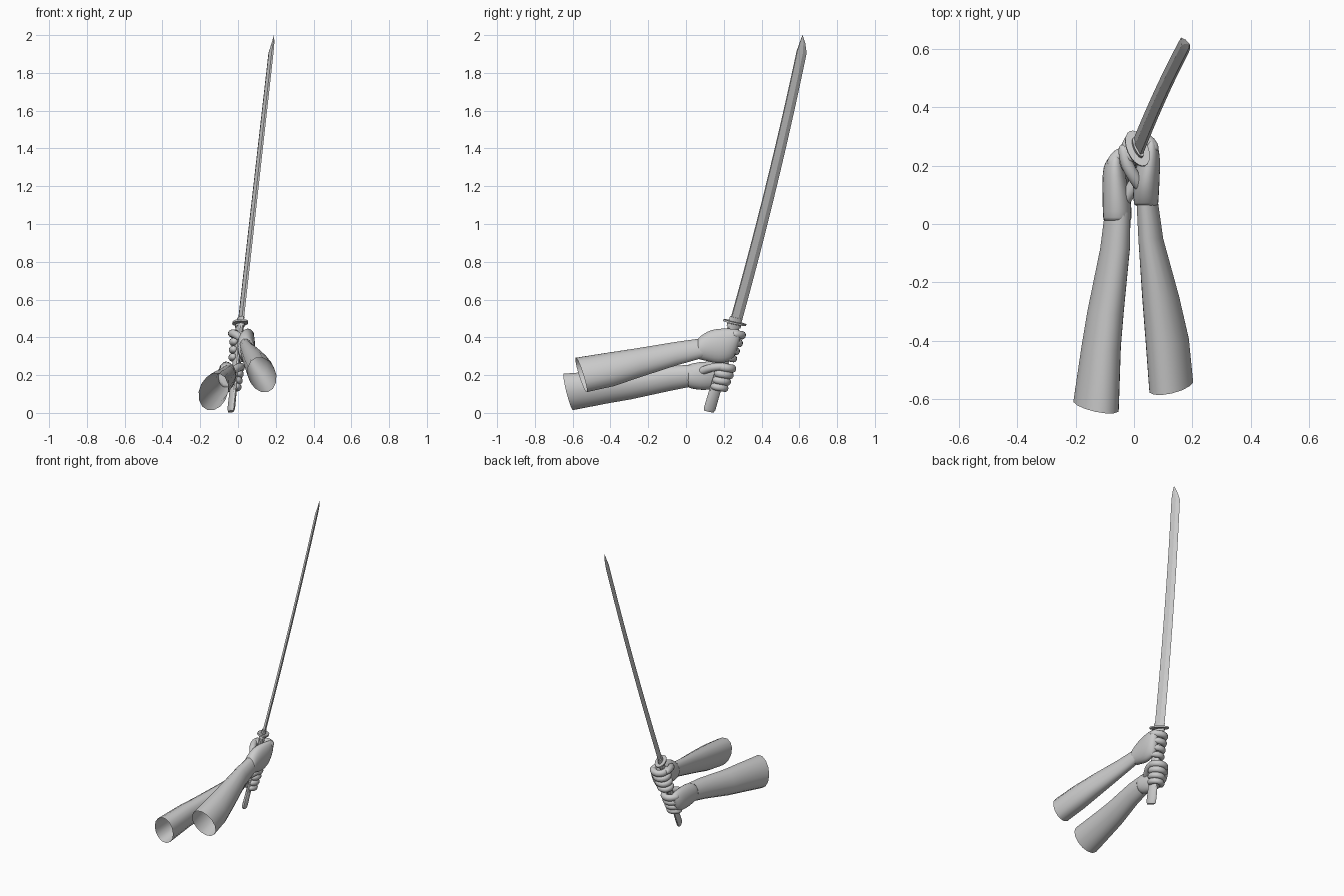
import bpy, bmesh, math
from mathutils import Vector as V

if "Cube" in bpy.data.objects:
    bpy.data.objects.remove(bpy.data.objects["Cube"])

grey = bpy.data.materials.new("plain grey")
grey.diffuse_color = (0.6, 0.6, 0.6, 1)
grey.use_nodes = True
grey.node_tree.nodes["Principled BSDF"].inputs["Base Color"].default_value = grey.diffuse_color


def loft(name, rings, caps=(True, True), subdiv=0, angle=35):
    """Skin a list of equal-length rings into one object."""
    bm = bmesh.new()
    loops = [[bm.verts.new(p) for p in r] for r in rings]
    n = len(loops[0])
    for a, b in zip(loops, loops[1:]):
        for i in range(n):
            j = (i + 1) % n
            bm.faces.new((a[i], a[j], b[j], b[i]))
    if caps[0]:
        bm.faces.new(loops[0][::-1])
    if caps[1]:
        bm.faces.new(loops[-1])
    if all(caps):
        bmesh.ops.recalc_face_normals(bm, faces=bm.faces)
    for f in bm.faces:
        f.smooth = True
    me = bpy.data.meshes.new(name)
    bm.to_mesh(me)
    bm.free()
    me.set_sharp_from_angle(angle=math.radians(angle))
    me.materials.append(grey)
    ob = bpy.data.objects.new(name, me)
    bpy.context.collection.objects.link(ob)
    if subdiv:
        for e in me.edges:
            e.use_edge_sharp = False
        mod = ob.modifiers.new("round", 'SUBSURF')
        mod.levels = mod.render_levels = subdiv
    return ob


def ellipse(c, a, b, n):
    return [c + a * math.cos(2 * math.pi * i / n) + b * math.sin(2 * math.pi * i / n)
            for i in range(n)]


def tube(name, pts, r, n=8):
    """Round-ended finger along a path."""
    pts = [V(p) for p in pts]
    rings = []
    for i, p in enumerate(pts):
        t = (pts[min(i + 1, len(pts) - 1)] - pts[max(i - 1, 0)]).normalized()
        a = t.cross(V((0, 0, 1))).normalized() * r
        b = a.cross(t)
        if i == 0:
            rings.append(ellipse(p - t * r * 0.8, a * 0.6, b * 0.6, n))
        rings.append(ellipse(p, a, b, n))
        if i == len(pts) - 1:
            rings.append(ellipse(p + t * r * 0.8, a * 0.6, b * 0.6, n))
    return loft(name, rings, subdiv=1)


# Sword frame: axis along the blade, wide runs spine to edge, thin across it
axis = V((0.115, 0.25, 0.96)).normalized()
wide = V((-0.4, 0.9, -0.187)).normalized()
thin = axis.cross(wide).normalized()


def grip(z):
    u = z / 0.48
    return V((-0.038 + 0.05 * u, 0.119 + 0.14 * u, z))


def blade_at(z):
    u = (z - 0.48) / 1.43
    return V((0.012 + 0.161 * u, 0.262 + 0.35 * u + 0.05 * u * (1 - u), z))


# blade with a flat spine, ridge line and slanted point
def section(c, k):
    outline = [(-.031, .006), (.006, .009), (.034, 0), (.006, -.009), (-.031, -.006)]
    return [c + wide * w * k + thin * t * k for w, t in outline]


rings = [section(blade_at(0.46 + 1.45 * i / 16), 1 - 0.12 * i / 16) for i in range(17)]
rings.append(section(V((0.184, 0.617, 1.96)), 0.48))
rings.append(section(V((0.190, 0.617, 1.997)), 0.06))
loft("blade", rings, angle=20)

# handle, slightly waisted
loft("handle", [ellipse(grip(z), wide * w, thin * t, 12) for z, w, t in
                [(.007, .028, .012), (.02, .034, .017), (.12, .033, .016), (.24, .031, .016),
                 (.36, .032, .016), (.47, .035, .018)]])
# guard and the collars on either side of it
for name, z, h, w, t in [("guard", .478, .010, .066, .036), ("lower_collar", .462, .014, .040, .021),
                         ("blade_collar", .49, .03, .037, .014)]:
    c = grip(z)
    loft(name, [ellipse(c - axis * h / 2, wide * w, thin * t, 20),
                ellipse(c + axis * h / 2, wide * w, thin * t, 20)])


# Open sleeves: y, x range, z range, top lean in y, right side lean in y
def sleeve(name, rows, lean):
    rings = []
    for y, x0, x1, z0, z1, ty, sy in rows:
        rings.append(ellipse(V(((x0 + x1) / 2, y, (z0 + z1) / 2)),
                             V(((x1 - x0) / 2, sy, 0)),
                             V((lean * (z1 - z0) / 2, ty, (z1 - z0) / 2)), 14))
    loft(name, rings, caps=(False, False), angle=60)


sleeve("right_sleeve", [(-.555, .052, .203, .108, .294, -.029, .012),
                        (-.40, .04, .188, .14, .32, -.02, .005),
                        (-.25, .028, .155, .188, .344, -.01, 0),
                        (-.05, .015, .10, .25, .378, 0, 0),
                        (.09, .008, .08, .29, .397, 0, 0)], -0.15)
sleeve("left_sleeve", [(-.622, -.208, -.052, .013, .21, -.025, -.012),
                       (-.42, -.18, -.045, .05, .225, -.015, 0),
                       (-.30, -.16, -.035, .07, .23, -.01, 0),
                       (-.085, -.116, -.014, .115, .25, 0, 0),
                       (.04, -.1, -.012, .14, .257, 0, 0)], 0.15)


# Palms: y, x range, z range, shear following the handle slope
def palm(name, rows):
    rings = []
    for y, x0, x1, z0, z1, s in rows:
        h = (z1 - z0) / 2 * 1.04
        rings.append(ellipse(V(((x0 + x1) / 2, y, (z0 + z1) / 2)), V(((x1 - x0) / 2 * 1.04, 0, 0)),
                             V((0.1 * s * h, 0.3 * s * h, h)), 12))
    loft(name, rings, subdiv=1)


palm("right_palm", [(.062, .003, .082, .288, .394, 0), (.066, 0, .083, .284, .398, 0),
                    (.11, -.005, .086, .275, .432, 0), (.155, -.004, .088, .264, .447, .3),
                    (.205, .01, .09, .262, .447, .7), (.25, .02, .086, .272, .444, 1),
                    (.28, .03, .068, .29, .43, 1)])
palm("left_palm", [(.010, -.104, -.010, .137, .254, 0), (.014, -.106, -.008, .132, .258, 0),
                   (.07, -.108, -.008, .12, .27, 0), (.13, -.109, -.02, .122, .273, .3),
                   (.18, -.108, -.034, .13, .272, .8), (.21, -.1, -.038, .137, .262, 1),
                   (.23, -.085, -.045, .15, .25, 1)])

# Fingers curl around the handle, the left hand mirroring the right
curl = [(.06, .022), (.04, .052), (.005, .062), (-.025, .045), (-.032, .012), (-.02, -.012)]
for side, sx, heights in [("right", 1, (.415, .373, .331, .291)),
                          ("left", -1, (.238, .203, .168, .134))]:
    for i, z in enumerate(heights):
        c = grip(z)
        k = 1 - 0.05 * i
        tube(f"{side}_finger_{i + 1}",
             [(c.x + sx * x * k, c.y + y * k, z + 0.15 * (0.03 - y)) for x, y in curl],
             0.0245 - 0.001 * i)

# Thumbs lie along the opposite side of the handle
tube("right_thumb", [(.03, .12, .385), (0, .16, .41), (-.027, .205, .422), (-.034, .255, .42)], .024)
tube("left_thumb", [(-.04, .07, .215), (-.01, .115, .235), (.012, .16, .245), (.014, .205, .245)], .024)
